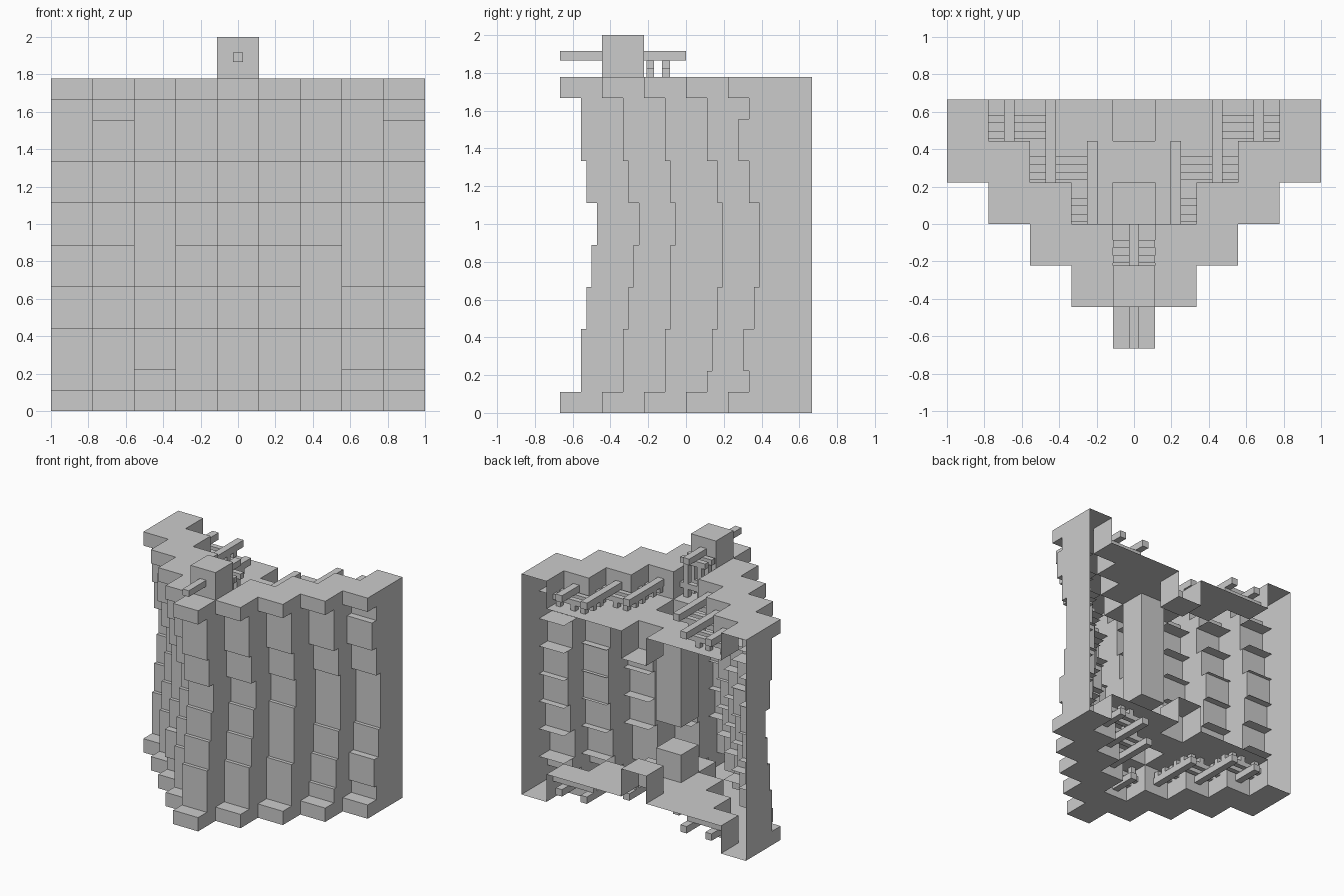
import bpy, bmesh
from mathutils import Vector

if "Cube" in bpy.data.objects:
    bpy.data.objects.remove(bpy.data.objects["Cube"])

U = 1 / 9                      # half of one block
H = 16                         # wall height in U
LEVELS = [0, 1, 2, 4, 6, 8, 10, 12, 14, 15, 16]


class Part:
    """Collects quads and boxes (in U units) into one flat-shaded object."""
    def __init__(self, name):
        self.name, self.bm = name, bmesh.new()

    def quad(self, *pts):
        self.bm.faces.new([self.bm.verts.new(Vector(p) * U) for p in pts])

    def flat(self, x0, x1, y0, y1, z):
        self.quad((x0, y0, z), (x1, y0, z), (x1, y1, z), (x0, y1, z))

    def facing_y(self, x0, x1, y, z0, z1):
        self.quad((x0, y, z0), (x1, y, z0), (x1, y, z1), (x0, y, z1))

    def facing_x(self, x, y0, y1, z0, z1):
        self.quad((x, y0, z0), (x, y1, z0), (x, y1, z1), (x, y0, z1))

    def box(self, x0, x1, y0, y1, z0, z1, skip=""):
        for z, tag in ((z0, "b"), (z1, "t")):
            if tag not in skip:
                self.flat(x0, x1, y0, y1, z)
        for y, tag in ((y0, "f"), (y1, "k")):
            if tag not in skip:
                self.facing_y(x0, x1, y, z0, z1)
        for x in (x0, x1):
            self.facing_x(x, y0, y1, z0, z1)

    def done(self):
        bmesh.ops.remove_doubles(self.bm, verts=self.bm.verts, dist=1e-5)
        bmesh.ops.recalc_face_normals(self.bm, faces=self.bm.faces)
        me = bpy.data.meshes.new(self.name)
        self.bm.to_mesh(me)
        self.bm.free()
        ob = bpy.data.objects.new(self.name, me)
        bpy.context.collection.objects.link(ob)


def front(k):                  # front line of column k
    return -6 + 2 * k


# Setback of each wall panel, bottom to top, in quarter U
STD = [0, 4, 4, 5, 6, 7, 5, 4, 4, 0]
RIGHT = [STD, STD, [0, 4, 4, 5, 5, 6, 5, 4, 4, 0],
         [0, 4, 5, 6, 7, 7, 6, 4, 4, 0], [0, 4, 3, 5, 6, 6, 4, 2, 4, 0]]
LEFT = [STD, STD, [0, 4, 3, 5, 6, 6, 5, 4, 4, 0],
        [0, 4, 4, 5, 6, 7, 5, 3, 4, 0], STD]

# Wavy stepped wall: panels, ledges and side walls
wall = Part("stepped_wall")
for s, waves in ((1, RIGHT), (-1, LEFT)):
    for k in range(5):
        if k == 0 and s < 0:
            xa, xb = None, -1
        else:
            xa, xb = s * max(2 * k - 1, -1), s * (2 * k + 1)
        off = [o / 4 for o in waves[k]]
        for i, o in enumerate(off):
            z0, z1, y = LEVELS[i], LEVELS[i + 1], front(k) + o
            back = 6 if k == 4 else front(k + 1) + waves[k + 1][i] / 4
            wall.facing_x(xb, y, back, z0, z1)
            if xa is None:
                continue
            wall.facing_y(xa, xb, y, z0, z1)
            if i and off[i - 1] != o:
                lo, hi = sorted((off[i - 1], o))
                end = hi if i in (1, 9) else 2
                wall.flat(xa, xb, front(k) + lo, front(k) + end, z0)
            elif 2 < i < 9:
                wall.flat(xa, xb, y, front(k) + 2, z0)
wall.done()

# Roof and base bands with sunken terraces, same at top and bottom
for name, rim, sunk in (("roof", 16, 14), ("base", 0, 2)):
    band, deck = Part(name + "_band"), Part(name + "_terrace")
    lo, hi = min(rim, sunk), max(rim, sunk)
    for s in (1, -1):
        for k in range(5):
            xa, xb = s * max(2 * k - 1, 0), s * (2 * k + 1)
            f = front(k)
            band.flat(xa, xb, f, f + 4, rim)
            if k:
                band.facing_x(xa, f + 2, f + 4, lo, hi)
            if k < 4:
                band.facing_y(xa, xb, f + 4, lo, hi)
            if 0 < k < 4:
                deck.flat(xa, xb, f + 4, 6, sunk)
    deck.flat(-1, 1, -2, 0, sunk)
    deck.flat(-1, 1, 2, 4, sunk)
    band.done()
    deck.done()

# Hollow shafts and pits hanging inside the body
pits = Part("inner_shafts")
pits.box(-1, 1, 0, 2, 6, 14, "t")
pits.box(-1, 1, 4, 6, 12, 14, "tk")
pits.box(-1, 1, 0, 2, 2, 4, "b")
pits.box(-1, 1, 4, 6, 2, 4, "bk")
pits.done()

# Lattice of rails, rungs and posts on both terraces
W = 0.25
RUNGS = ((0.12, 0.48), (0.86, 1.24))
for name, flip in (("roof_lattice", False), ("base_lattice", True)):
    lat = Part(name)

    def bar(x0, x1, y0, y1, z0, z1):
        if flip:
            z0, z1 = H - z1, H - z0
        lat.box(x0, x1, y0, y1, z0, z1)

    for s in (1, -1):
        for x, y0, y1 in ((2, 0, 4), (4, 2, 6), (6, 4, 6)):
            bar(s * x - W, s * x + W, y0, y1, 14.78, 15.28)
        for y, xa, xb in ((0, 2 - W, 3), (2, 2 - W, 5), (4, 4 - W, 7)):
            for a, b in RUNGS:
                bar(s * xa, s * xb, y + a, y + b, 14.4, 14.78)
                for n in range(2, int(xb) + 1, 2):
                    for d in (-0.6, 0.6):
                        if xa < n + d < xb:
                            bar(s * (n + d) - 0.18, s * (n + d) + 0.18,
                                y + a, y + b, 14, 14.4)
    # centre cell behind the middle column
    for a, b in RUNGS:
        bar(-1, 1, a - 2, b - 2, 14.6, 15)
        if flip:
            for x in (-0.6, 0.6):
                bar(x - 0.18, x + 0.18, a - 2, b - 2, 14, 14.6)
    if flip:
        bar(-W, W, -2, 0, 15, 15.5)
    lat.done()

# Top block with its through bar and supporting posts
Part_head = Part("top_block")
Part_head.box(-1, 1, -4, -2, 16, 18, "b")
Part_head.done()
rod = Part("top_bar")
rod.box(-W, W, -6, -4, 16.8, 17.25)
rod.box(-W, W, -2, 0, 16.8, 17.25)
for a, b in RUNGS:
    for x in (-0.55, 0.55):
        rod.box(x - 0.18, x + 0.18, a - 2, b - 2, 14, 16.4)
    rod.box(-1, 1, a - 2, b - 2, 16.4, 16.8)
rod.done()
